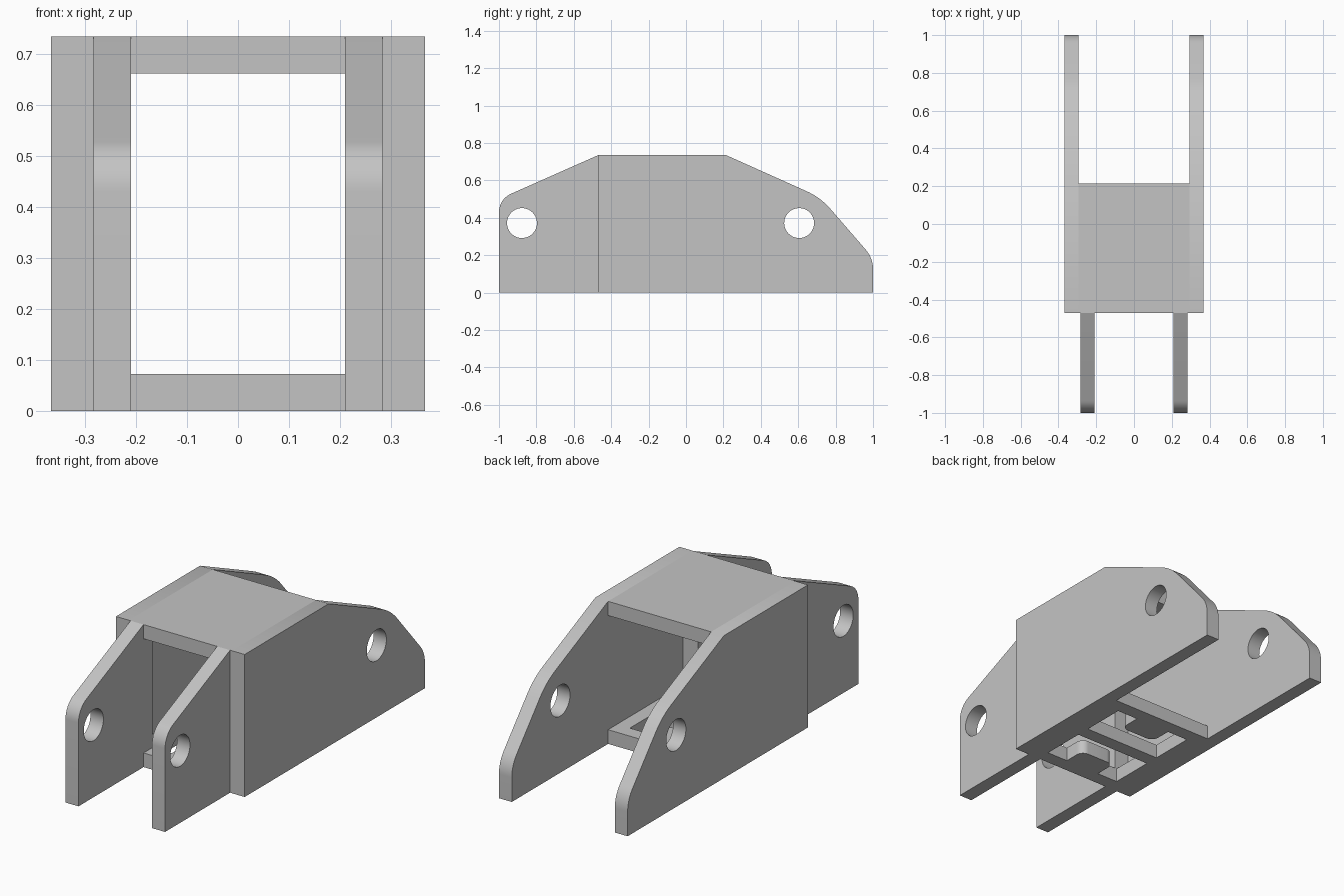
import bpy, bmesh, math
from mathutils import Vector, Matrix

old = bpy.data.objects.get("Cube")
if old:
    bpy.data.objects.remove(old, do_unlink=True)

gray = bpy.data.materials.new("plain gray")
gray.use_nodes = True
gray.diffuse_color = (0.55, 0.55, 0.55, 1)
gray.node_tree.nodes["Principled BSDF"].inputs["Base Color"].default_value = (0.55, 0.55, 0.55, 1)

# Main sizes
W, T, H = 0.367, 0.073, 0.735      # half width, plate thickness, height
IN = W - T                         # inner face of the outer plates
FRONT, BACK = -0.47, 0.215         # ends of the central box
RIM = FRONT + T


def rounded(points):
    """Outline from (u, v) or (u, v, cut) corners; cut is the tangent length of the rounding."""
    out, n = [], len(points)
    for i, p in enumerate(points):
        c = Vector(p[:2])
        if len(p) == 2:
            out.append(c)
            continue
        a = c + (Vector(points[i - 1][:2]) - c).normalized() * p[2]
        b = c + (Vector(points[(i + 1) % n][:2]) - c).normalized() * p[2]
        mid = (a + b) / 2
        axis = c - mid
        half = (a - mid).length
        centre = mid - axis.normalized() * half * half / axis.length
        r = (a - centre).length
        sweep = (a - centre).angle_signed(b - centre)
        for k in range(11):
            t = -sweep * k / 10
            out.append(centre + Matrix.Rotation(t, 2) @ (a - centre))
    return out


def circle(u, v, r, n=40):
    return [Vector((u + r * math.cos(math.tau * k / n), v + r * math.sin(math.tau * k / n)))
            for k in range(n)]


def plate(name, outlines, low, high, upright=False):
    """Flat plate with holes; upright plates lie in the y-z plane, others in x-y."""
    curve = bpy.data.curves.new(name, 'CURVE')
    curve.dimensions = '2D'
    curve.fill_mode = 'BOTH'
    curve.extrude = (high - low) / 2
    for line in outlines:
        s = curve.splines.new('POLY')
        s.points.add(len(line) - 1)
        for q, p in zip(s.points, line):
            q.co = (p[0], p[1], 0, 1)
        s.use_cyclic_u = True
    temp = bpy.data.objects.new(name + " outline", curve)
    bpy.context.collection.objects.link(temp)
    dg = bpy.context.evaluated_depsgraph_get()
    mesh = bpy.data.meshes.new_from_object(temp.evaluated_get(dg))
    bpy.data.objects.remove(temp, do_unlink=True)
    bm = bmesh.new()
    bm.from_mesh(mesh)
    bmesh.ops.remove_doubles(bm, verts=bm.verts, dist=1e-5)
    for v in bm.verts:
        u, w, d = v.co.x, v.co.y, v.co.z + (low + high) / 2
        v.co = (d, u, w) if upright else (u, w, d)
    bmesh.ops.recalc_face_normals(bm, faces=bm.faces)
    for f in bm.faces:
        f.smooth = True
    for e in bm.edges:
        e.smooth = e.calc_face_angle(math.pi) < math.radians(25)
    bm.to_mesh(mesh)
    bm.free()
    mesh.name = name
    mesh.materials.clear()
    mesh.materials.append(gray)
    obj = bpy.data.objects.new(name, mesh)
    bpy.context.collection.objects.link(obj)
    return obj


def rect(u0, u1, v0, v1):
    return [(u0, v0), (u1, v0), (u1, v1), (u0, v1)]


# Side plate profiles in (y, z)
outer = rounded([(FRONT, 0), (1, 0), (1, 0.185, 0.06), (0.719, 0.509, 0.08), (BACK, H), (FRONT, H)])
inner = rounded([(-1, 0), (FRONT, 0), (FRONT, T), (RIM, T), (RIM, H - T),
                 (FRONT, H - T), (FRONT, H), (-1, 0.5, 0.07)])

for side, sign in (("left", 1), ("right", -1)):
    def span(a, b):
        return sorted((sign * a, sign * b))
    plate(side + "_rear_side_plate", [outer, circle(0.605, 0.372, 0.08)], *span(IN, W), upright=True)
    plate(side + "_front_lug", [inner, circle(-0.877, 0.372, 0.08)], *span(0.21, 0.284), upright=True)
    plate(side + "_lug_spacer", [rect(FRONT, RIM, T, H - T)], *span(0.284, IN), upright=True)

# Roof of the central box
plate("top_plate", [rect(-IN, IN, FRONT, BACK)], H - T, H)


# Floor with two U-shaped windows, each around a round-cornered tab
def window(base, bar, tip):
    w, t, r = IN - T, 0.1, 0.04
    return rounded([(-w, base), (-t, base), (-t, tip, r), (t, tip, r),
                    (t, base), (w, base), (w, bar), (-w, bar)])


middle = (FRONT + BACK) / 2
plate("bottom_plate", [rect(-IN, IN, FRONT, BACK),
                       window(RIM, middle - T / 2, RIM + 0.117),
                       window(BACK - T, middle + T / 2, BACK - T - 0.117)], 0, T)
